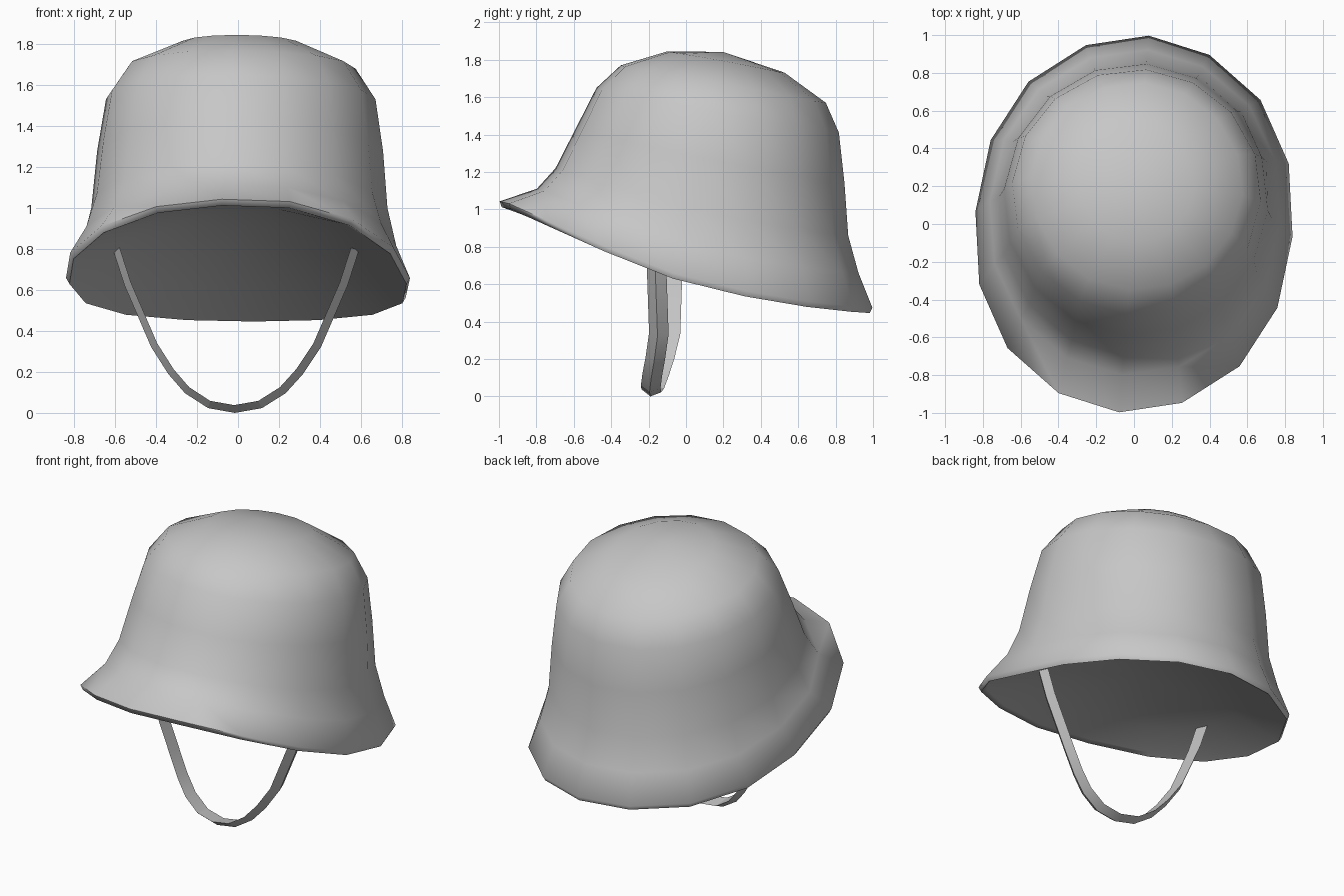
import bpy, bmesh, math
from mathutils import Matrix, Vector

if "Cube" in bpy.data.objects:
    bpy.data.objects.remove(bpy.data.objects["Cube"])

SIDES = 16
YAW = Matrix.Rotation(math.radians(-4.5), 4, 'Z')

grey = bpy.data.materials.new("helmet grey")
grey.diffuse_color = (0.57, 0.57, 0.57, 1)
grey.use_nodes = True
grey.node_tree.nodes["Principled BSDF"].inputs["Base Color"].default_value = grey.diffuse_color


def finish(name, bm, angle):
    bmesh.ops.transform(bm, matrix=YAW, verts=bm.verts)
    bmesh.ops.recalc_face_normals(bm, faces=bm.faces)
    mesh = bpy.data.meshes.new(name)
    bm.to_mesh(mesh)
    bm.free()
    obj = bpy.data.objects.new(name, mesh)
    bpy.context.collection.objects.link(obj)
    mesh.materials.append(grey)
    bpy.context.view_layer.objects.active = obj
    obj.select_set(True)
    bpy.ops.object.shade_smooth_by_angle(angle=math.radians(angle))
    obj.select_set(False)
    return obj


# Shell rings: front y, front z, back y, back z, half width, sag at the sides,
# fullness of the corners
rings = [
    (-0.988, 1.012, 0.985, 0.446, 0.825, 0.10, 0.035),   # underside of the rim lip
    (-1.00, 1.043, 1.00, 0.474, 0.842, 0.10, 0.035),
    (-0.80, 1.11, 0.925, 0.66, 0.77, 0.07, 0.025),
    (-0.70, 1.22, 0.87, 0.86, 0.725, 0.04, 0.01),
    (-0.59, 1.435, 0.85, 1.14, 0.70, 0.01, 0),
    (-0.48, 1.65, 0.82, 1.41, 0.66, 0.0, 0),
    (-0.35, 1.77, 0.75, 1.57, 0.56, -0.01, 0),
    (-0.10, 1.845, 0.53, 1.73, 0.30, -0.008, 0),
]


def ring(bm, fy, fz, by, bz, w, sag, full):
    loop = []
    for k in range(SIDES):
        a = 2 * math.pi * k / SIDES
        c, s = math.cos(a), math.sin(a)
        x = s * w * (1 + full * math.sin(2 * a) ** 2)
        y = (fy + by) / 2 + c * (by - fy) / 2
        z = (fz + bz) / 2 + c * (bz - fz) / 2 - sag * s * s
        z += 2 * full * max(0, s) * max(0, -c)      # brim lifts at one front corner
        loop.append(bm.verts.new((x, y, z)))
    return loop


def bridge(bm, loops, tip):
    for lo, hi in zip(loops, loops[1:]):
        for k in range(SIDES):
            j = (k + 1) % SIDES
            bm.faces.new((lo[k], lo[j], hi[j], hi[k]))
    for k in range(SIDES):
        bm.faces.new((loops[-1][k], loops[-1][(k + 1) % SIDES], tip))


# Helmet shell, closed below by a shallow domed lining
bm = bmesh.new()
loops = [ring(bm, *r) for r in rings]
bridge(bm, loops, bm.verts.new((0, 0.2, 1.842)))

CENTRE, SLOPE = 0.89, -0.285
lining = [loops[0]]
for r in (0.96, 0.7, 0.4):
    loop = []
    for v in loops[0]:
        x, y, z = v.co
        drop = z - CENTRE - SLOPE * y
        loop.append(bm.verts.new((x * r, y * r, CENTRE + SLOPE * y * r + drop * r * r)))
    lining.append(loop)
bridge(bm, lining, bm.verts.new((0, 0, CENTRE)))
finish("helmet_shell", bm, 75)

# Chin strap: a thin ridged ribbon hanging between the sides
half = [(0.585, 0.80), (0.53, 0.63), (0.40, 0.33), (0.315, 0.20),
        (0.235, 0.11), (0.125, 0.04), (0, 0.018)]
path = [(-x, z) for x, z in half] + [(x, z) for x, z in half[-2::-1]]
bm = bmesh.new()
sections = []
for i, (x, z) in enumerate(path):
    a, b = path[max(i - 1, 0)], path[min(i + 1, len(path) - 1)]
    t = Vector((b[0] - a[0], 0, b[1] - a[1])).normalized()
    n = Vector((-t.z, 0, t.x))
    low = max(0, 1 - z / 0.3)
    p = Vector((x, -0.115 - 0.075 * low, z))
    # front edge, outer ridge, back edge
    sections.append([bm.verts.new(p + Vector((0, dy, 0)) + n * out)
                     for dy, out in ((-0.053, 0.02), (-0.005, -0.018), (0.053, 0.005))])
for s0, s1 in zip(sections, sections[1:]):
    for k in range(3):
        j = (k + 1) % 3
        bm.faces.new((s0[k], s0[j], s1[j], s1[k]))
bm.faces.new(sections[0])
bm.faces.new(sections[-1])
finish("chin_strap", bm, 20)
